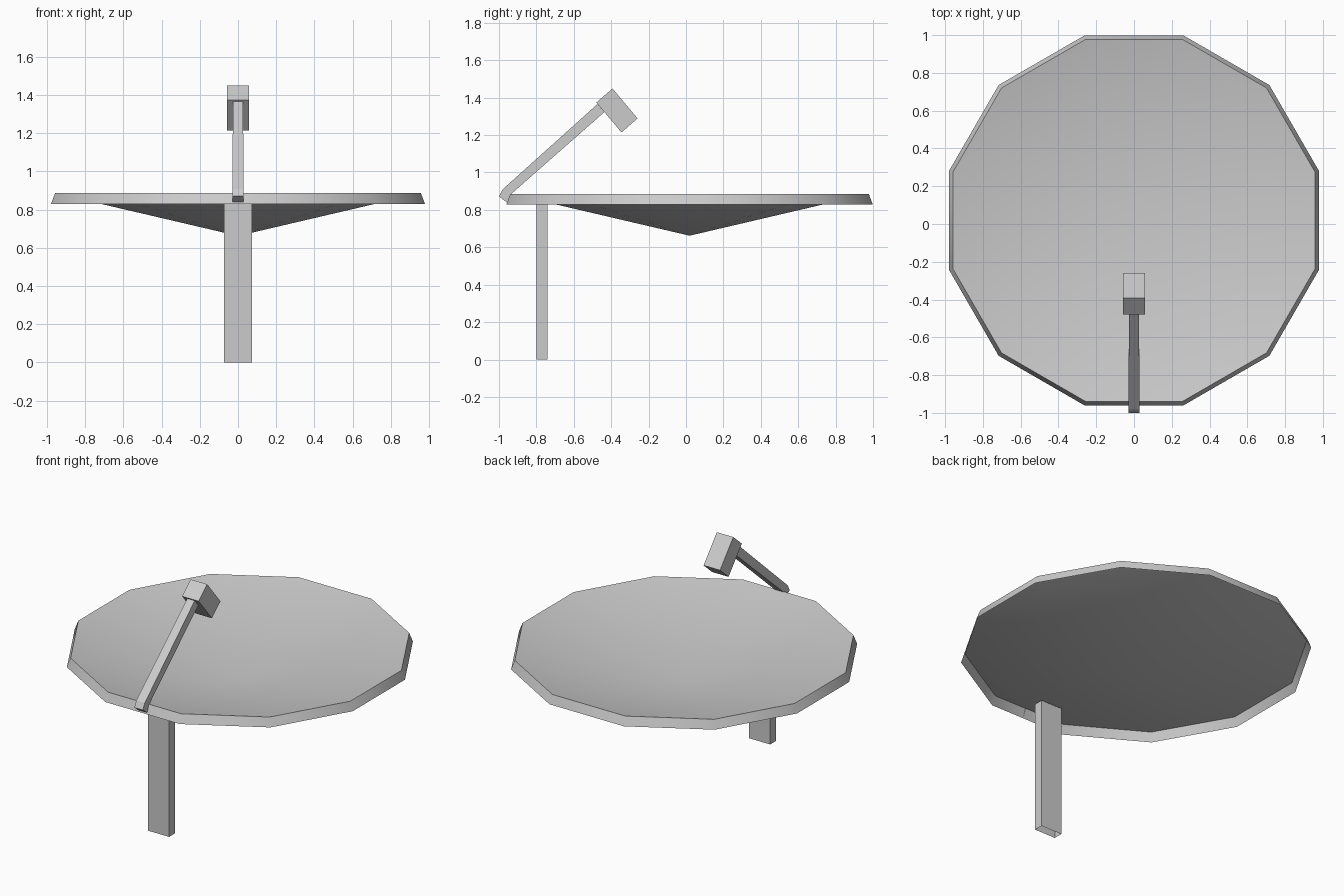
import bpy
from math import cos, sin, pi

if "Cube" in bpy.data.objects:
    bpy.data.objects.remove(bpy.data.objects["Cube"], do_unlink=True)

grey = bpy.data.materials.new("light_grey")
grey.use_nodes = True
grey.diffuse_color = (0.6, 0.6, 0.6, 1)
grey.node_tree.nodes["Principled BSDF"].inputs["Base Color"].default_value = (0.6, 0.6, 0.6, 1)


def make(name, verts, faces):
    mesh = bpy.data.meshes.new(name)
    mesh.from_pydata(verts, [], faces)
    mesh.materials.append(grey)
    obj = bpy.data.objects.new(name, mesh)
    bpy.context.collection.objects.link(obj)
    return obj


def loft(name, rings, caps=True):
    """Join rings of equal size, listed counter-clockwise seen from the last ring."""
    n = len(rings[0])
    verts = [v for ring in rings for v in ring]
    faces = [(k * n + i, k * n + (i + 1) % n, (k + 1) * n + (i + 1) % n, (k + 1) * n + i)
             for k in range(len(rings) - 1) for i in range(n)]
    if caps:
        faces.append(tuple(reversed(range(n))))
        faces.append(tuple(range(len(verts) - n, len(verts))))
    return make(name, verts, faces)


def section(half, outer, inner):
    """Rectangular cross-section spanning x, between two (y, z) points."""
    return [(-half, *outer), (half, *outer), (half, *inner), (-half, *inner)]


# Dish: shallow twelve-sided cone with a flared skirt around the rim
SIDES, CENTRE_Y = 12, 0.019


def ring(apothem, z):
    r = apothem / cos(pi / SIDES)
    angles = [(2 * i + 1) * pi / SIDES for i in range(SIDES)]
    return [(r * cos(a), CENTRE_Y + r * sin(a), z) for a in angles]


verts = [(0, CENTRE_Y, 0.662)] + ring(0.958, 0.886) + ring(0.979, 0.83)
faces = []
for i in range(SIDES):
    a, b = 1 + i, 1 + (i + 1) % SIDES
    faces += [(0, a, b), (a, a + SIDES, b + SIDES, b)]
dish = make("dish", verts, faces)
bpy.ops.object.select_all(action="DESELECT")
dish.select_set(True)
bpy.context.view_layer.objects.active = dish
bpy.ops.object.shade_smooth_by_angle()

# Support post: open-ended rectangular tube
loft("support_post", [[(x, y, z) for x, y in
                       ((-0.074, -0.799), (0.074, -0.799), (0.074, -0.741), (-0.074, -0.741))]
                      for z in (0, 0.836)], caps=False)

# Feed arm: bent, slightly tapering bar
loft("feed_arm", [section(0.03, (-1.0, 0.872), (-0.955, 0.838)),
                  section(0.03, (-0.981, 0.909), (-0.938, 0.882)),
                  section(0.026, (-0.473, 1.366), (-0.436, 1.323))])

# Receiver: tilted box at the end of the arm
loft("receiver", [section(0.058, (-0.479, 1.374), (-0.345, 1.214)),
                  section(0.058, (-0.393, 1.449), (-0.259, 1.289))])
